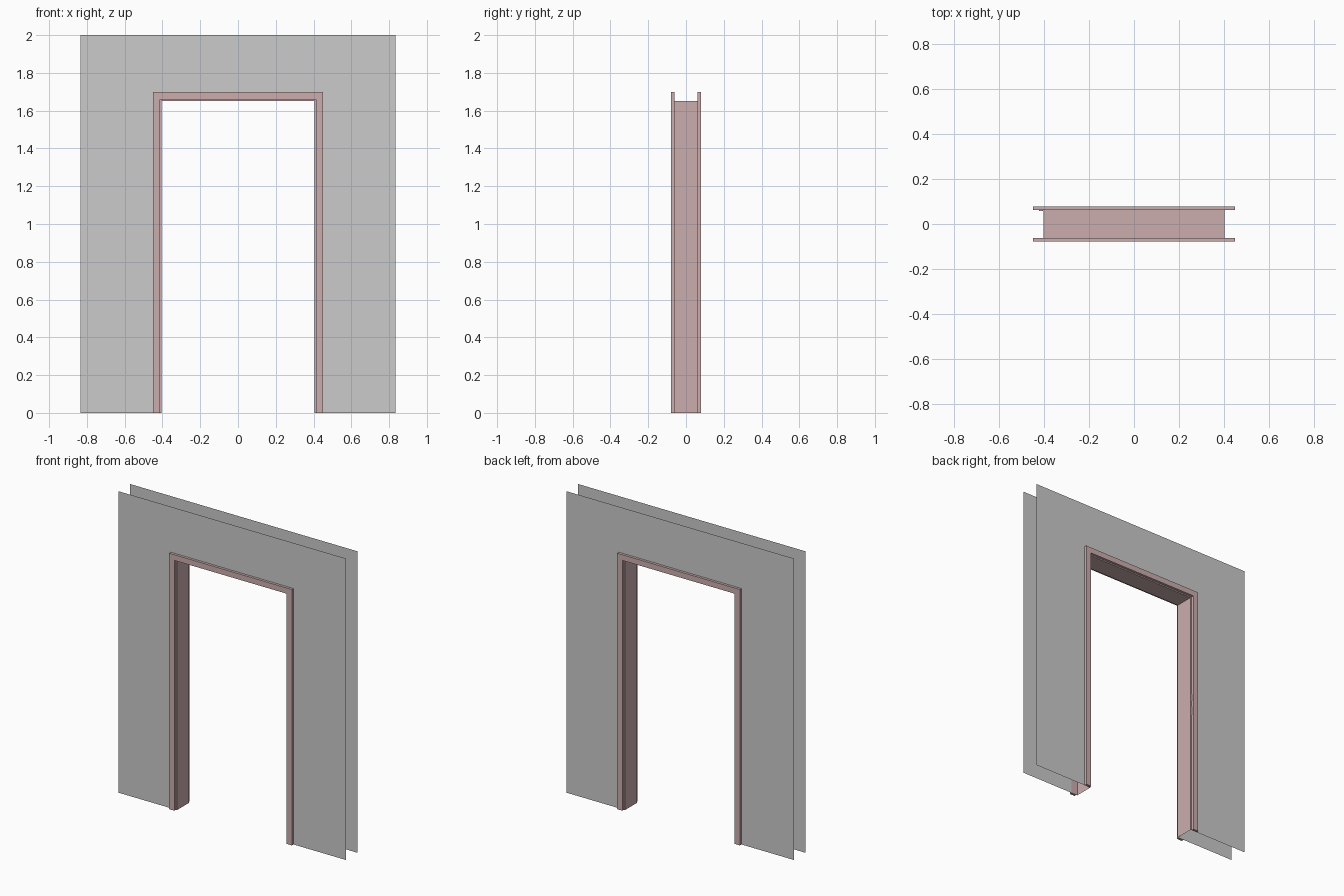
import bpy, bmesh

if "Cube" in bpy.data.objects:
    bpy.data.objects.remove(bpy.data.objects["Cube"])

HALF_W, HEAD = 0.404, 1.652      # clear opening
WALL_W, WALL_H, WALL_Y = 0.835, 2.0, 0.062
REVEAL, FACE, DEPTH = 0.008, 0.046, 0.079


def material(name, rgb):
    m = bpy.data.materials.new(name)
    m.diffuse_color = (*rgb, 1)
    m.use_nodes = True
    m.node_tree.nodes["Principled BSDF"].inputs["Base Color"].default_value = m.diffuse_color
    return m


def finish(name, bm, mat=None):
    mesh = bpy.data.meshes.new(name)
    bm.to_mesh(mesh)
    bm.free()
    ob = bpy.data.objects.new(name, mesh)
    bpy.context.collection.objects.link(ob)
    if mat:
        mesh.materials.append(mat)
    return ob


def portal(off, y):
    """Left foot, left corner, right corner, right foot, offset outward."""
    w, h = HALF_W + off, HEAD + off
    return [(-w, y, 0), (-w, y, h), (w, y, h), (w, y, 0)]


def sweep(name, profile, mat, closed=False):
    """Sweep an (outward offset, y) profile around the doorway."""
    bm = bmesh.new()
    rows = [[bm.verts.new(p) for p in portal(o, y)] for o, y in profile]
    pairs = list(zip(rows, rows[1:]))
    if closed:
        pairs.append((rows[-1], rows[0]))
    for a, b in pairs:
        for i in range(3):
            bm.faces.new((a[i], a[i + 1], b[i + 1], b[i]))
    if closed:
        for i in (0, 3):
            bm.faces.new([r[i] for r in rows])
    bmesh.ops.recalc_face_normals(bm, faces=bm.faces)
    return finish(name, bm, mat)


def box(name, x0, x1, y0, y1, z0, z1, mat=None):
    bm = bmesh.new()
    bmesh.ops.create_cube(bm, size=1)
    bmesh.ops.scale(bm, vec=(x1 - x0, y1 - y0, z1 - z0), verts=bm.verts)
    bmesh.ops.translate(bm, vec=((x0 + x1) / 2, (y0 + y1) / 2, (z0 + z1) / 2), verts=bm.verts)
    return finish(name, bm, mat)


paint = material("frame_paint", (0.60, 0.42, 0.42))

# Door lining: thin sheet with small reveal flanges at both wall faces
sweep("door_lining", [(REVEAL, -WALL_Y), (0, -WALL_Y), (0, WALL_Y), (REVEAL, WALL_Y)], paint)

for side, s in (("front", -1), ("back", 1)):
    # Casing around the opening
    sweep(side + "_casing", [(REVEAL, s * WALL_Y), (REVEAL, s * DEPTH),
                             (FACE, s * DEPTH), (FACE, s * WALL_Y)], paint, closed=True)
    # Wall sheet with the doorway left open
    bm = bmesh.new()
    y = s * WALL_Y
    inner = [bm.verts.new(p) for p in portal(REVEAL, y)]
    outer = [bm.verts.new(p) for p in ((-WALL_W, y, 0), (-WALL_W, y, WALL_H),
                                       (WALL_W, y, WALL_H), (WALL_W, y, 0))]
    for i in range(3):
        f = (inner[i], inner[i + 1], outer[i + 1], outer[i])
        bm.faces.new(f if s > 0 else f[::-1])
    finish(side + "_wall", bm)

# Lock strikes on the left reveal
for name, z0, z1 in (("lower_strike", 0.82, 0.88), ("upper_strike", 0.92, 0.97)):
    box(name, -HALF_W - 0.02, -HALF_W - 0.001, WALL_Y - 0.004, WALL_Y + 0.001, z0, z1)
